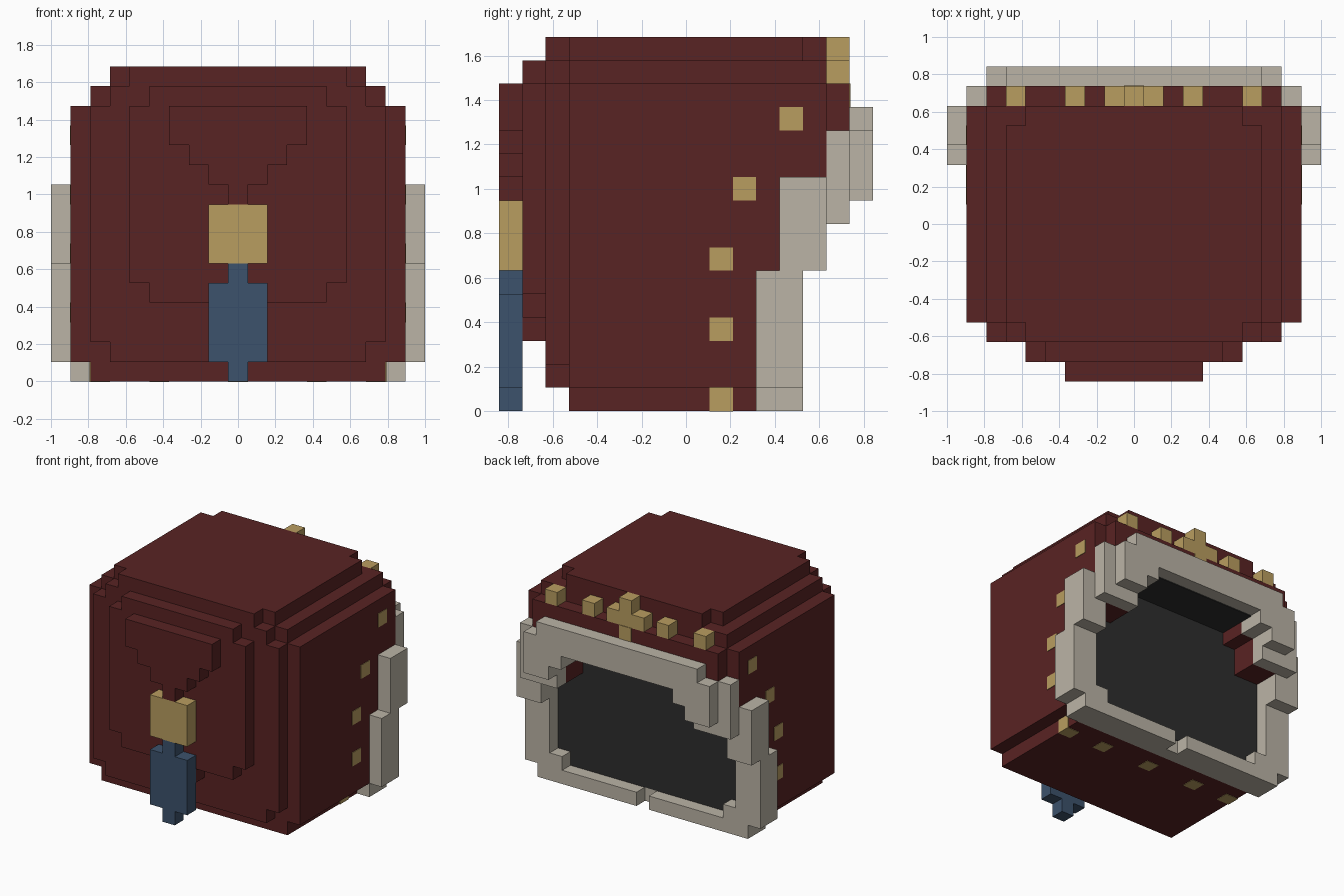
import bpy
import bmesh

UNIT = 2 / 19  # edge length of one block


def srgb(value):
    return value / 12.92 if value <= 0.04045 else ((value + 0.055) / 1.055) ** 2.4


def make_material(name, hex_code):
    rgb = [srgb(byte / 255) for byte in bytes.fromhex(hex_code)]
    mat = bpy.data.materials.new(name)
    mat.use_nodes = True
    mat.diffuse_color = (*rgb, 1)
    mat.node_tree.nodes["Principled BSDF"].inputs["Base Color"].default_value = (*rgb, 1)
    return mat


def centred(half_width, y, z):
    """One block spanning the middle, symmetric in x."""
    return [((-half_width, half_width), y, z)]


def paired(x, y, z):
    """A block on the left and its mirror on the right."""
    return [(x, y, z), ((-x[1], -x[0]), y, z)]


def build(name, mat, *groups):
    """Join groups of blocks, given in block units, into one object."""
    bm = bmesh.new()
    for block in (b for group in groups for b in group):
        cube = bmesh.ops.create_cube(bm, size=1)
        for vert in cube["verts"]:
            for axis, (low, high) in enumerate(block):
                vert.co[axis] = UNIT * ((low + high) / 2 + vert.co[axis] * (high - low))
    mesh = bpy.data.meshes.new(name)
    bm.to_mesh(mesh)
    bm.free()
    mesh.materials.append(mat)
    obj = bpy.data.objects.new(name, mesh)
    bpy.context.collection.objects.link(obj)
    return obj


default_cube = bpy.data.objects.get("Cube")
if default_cube:
    bpy.data.objects.remove(default_cube, do_unlink=True)

red = make_material("dark red cloth", "592323")
gold = make_material("gold trim", "b99d60")
beige = make_material("beige fur", "bbb4a6")
blue = make_material("blue tassel", "3c526c")
dark = make_material("dark lining", "2e2e2e")

# Hood body, reaching further back towards the top
build("hood_body", red,
      centred(8.5, (-5, 3), (1, 14)),
      centred(7.5, (-5, 3), (0, 15)),
      centred(8.5, (3, 4), (6, 14)),
      centred(8.5, (4, 6), (11, 14)),
      centred(7.5, (3, 6), (13, 15)))

# Stepped crown
build("hood_crown", red,
      centred(6.5, (-5, 5), (15, 16)),
      centred(5.5, (-6, 6), (15, 16)))

# Stepped layers that round off the front
build("front_layers", red,
      centred(7.5, (-6, -5), (2, 14)),
      centred(6.5, (-6, -5), (1, 15)),
      centred(5.5, (-7, -6), (5, 14)),
      centred(4.5, (-7, -6), (4, 15)),
      centred(1.5, (-7, -6), (3, 4)))

# Folded point tapering down to the tassel
build("folded_point", red,
      centred(3.5, (-8, -7), (12, 14)),
      centred(2.5, (-8, -7), (11, 12)),
      centred(1.5, (-8, -7), (10, 11)),
      centred(0.5, (-8, -7), (9, 10)))
build("tassel_clasp", gold, centred(1.5, (-8, -7), (6, 9)))
build("tassel", blue,
      centred(0.5, (-8, -7), (5, 6)),
      centred(1.5, (-8, -7), (1, 5)),
      centred(0.5, (-8, -7), (0, 1)))

# Band above the opening and its stepped inner corners
build("brow_band", red, centred(7.5, (6, 7), (11, 14)))
build("inner_corners", red,
      paired((4.5, 8.5), (4, 6), (10, 11)),
      paired((5.5, 7.5), (4, 6), (8, 10)))

# Dark lining and its ceiling
build("lining", dark, centred(7.5, (0, 4.05), (1, 11)))
build("lining_ceiling", dark, centred(4.5, (4, 7), (10.94, 11)))

# Fur trim around the opening
build("side_trim", beige,
      paired((7.5, 9.5), (3, 5), (1, 6)),
      paired((7.5, 9.5), (4, 6), (6, 10)))
build("bottom_trim", beige,
      centred(8.5, (3, 4), (0, 1)),
      paired((0.5, 8.5), (4, 5), (0, 1)),
      paired((6.5, 7.5), (3, 5), (1, 2)))
build("upper_corner_trim", beige,
      paired((7.5, 8.5), (6, 7), (8, 12)),
      paired((5.5, 7.5), (6, 7), (8, 11)),
      paired((4.5, 5.5), (6, 7), (10, 11)))
build("top_trim", beige,
      centred(6.5, (7, 8), (11, 13)),
      paired((4.5, 6.5), (7, 8), (10, 11)),
      paired((5.5, 7.5), (7, 8), (9, 10)),
      paired((6.5, 7.5), (7, 8), (10, 12)))

# Gold cross and crown studs on the band
build("band_cross", gold,
      centred(0.5, (6, 7), (14, 16)),
      centred(1.5, (6, 7), (14, 15)),
      centred(0.5, (6.5, 7.04), (13, 14)))
build("band_studs", gold,
      *[paired((x - 0.5, x + 0.5), (6, 7), (14, 15)) for x in (3, 6)])

# Flat gold studs following the rim on both sides and underneath
SIDE_STUDS = [(4, 12), (2, 9), (1, 6), (1, 3)]
build("side_studs", gold,
      *[paired((8.4, 8.54), (y, y + 1), (z, z + 1)) for y, z in SIDE_STUDS],
      paired((6.5, 7.54), (1, 2), (-0.03, 1)))
build("under_studs", gold,
      centred(0.5, (1, 2), (-0.03, 0.1)),
      paired((3.5, 4.5), (1, 2), (-0.03, 0.1)))
